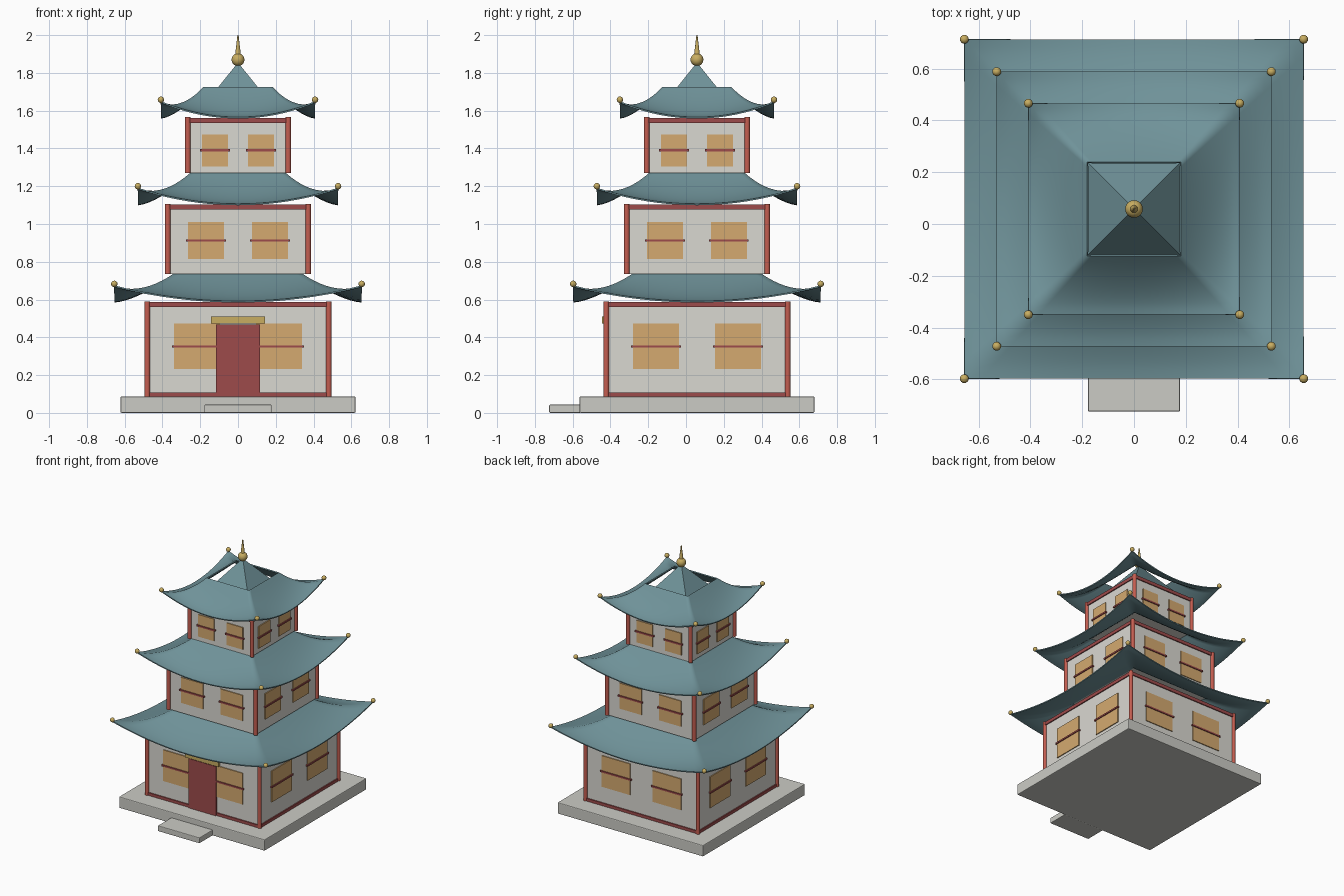
import bpy, bmesh, math
from mathutils import Matrix, Vector

if "Cube" in bpy.data.objects:
    bpy.data.objects.remove(bpy.data.objects["Cube"], do_unlink=True)

CY = 0.058  # tower centre in y


def material(name, rgb):
    m = bpy.data.materials.new(name)
    m.use_nodes = True
    m.diffuse_color = (*rgb, 1)
    m.node_tree.nodes["Principled BSDF"].inputs["Base Color"].default_value = (*rgb, 1)
    return m


PLASTER = material("plaster", (0.70, 0.69, 0.64))
STONE = material("stone", (0.60, 0.60, 0.56))
TEAL = material("teal_tile", (0.16, 0.29, 0.32))
RED = material("post_red", (0.55, 0.11, 0.08))
DEEP = material("deep_red", (0.34, 0.07, 0.07))
AMBER = material("window_amber", (0.66, 0.40, 0.16))
GOLD = material("gold", (0.58, 0.42, 0.12))


def finish(name, bm, mat, smooth=None):
    mesh = bpy.data.meshes.new(name)
    bmesh.ops.recalc_face_normals(bm, faces=bm.faces)
    bm.to_mesh(mesh)
    bm.free()
    mesh.materials.append(mat)
    ob = bpy.data.objects.new(name, mesh)
    ob.location.y = CY
    bpy.context.collection.objects.link(ob)
    if smooth:
        smooth_by(ob, smooth)
    return ob


def smooth_by(ob, degrees):
    bpy.ops.object.select_all(action="DESELECT")
    ob.select_set(True)
    bpy.context.view_layer.objects.active = ob
    bpy.ops.object.shade_smooth_by_angle(angle=math.radians(degrees))


def add_box(bm, lo, hi, turn=0):
    lo, hi = Vector(lo), Vector(hi)
    m = (Matrix.Rotation(turn * math.pi / 2, 4, "Z")
         @ Matrix.Translation((lo + hi) / 2) @ Matrix.Diagonal((*(hi - lo), 1)))
    bmesh.ops.create_cube(bm, size=1, matrix=m)


def add_cone(bm, r1, r2, z0, z1, x=0, y=0, seg=16):
    bmesh.ops.create_cone(bm, cap_ends=True, segments=seg, radius1=r1, radius2=r2,
                          depth=z1 - z0, matrix=Matrix.Translation((x, y, (z0 + z1) / 2)))


def box(name, lo, hi, mat, bevel=0):
    bm = bmesh.new()
    add_box(bm, lo, hi)
    if bevel:
        bmesh.ops.bevel(bm, geom=bm.edges[:], offset=bevel, segments=2,
                        affect="EDGES", profile=0.5)
    return finish(name, bm, mat)


CORNERS = [(sx, sy) for sx in (-1, 1) for sy in (-1, 1)]


def storey(label, half, z0, z1, win_x, win_w, win_z, win_h, sill):
    """Plastered walls, corner posts, beams and two windows per side."""
    box(label + "_walls", (-half, -half, z0), (half, half, z1), PLASTER)
    posts, beams, panes, bars = (bmesh.new() for _ in range(4))
    for sx, sy in CORNERS:
        add_cone(posts, 0.015, 0.015, z0, z1 + 0.004, sx * half, sy * half)
    for turn in range(4):
        add_box(beams, (-half, -half - 0.008, z1 - 0.026), (half, -half + 0.01, z1), turn)
        if sill:
            add_box(beams, (-half, -half - 0.008, z0), (half, -half + 0.01, z0 + 0.022), turn)
        for s in (-1, 1):
            x, w = s * win_x, win_w / 2
            add_box(panes, (x - w, -half - 0.007, win_z - win_h / 2),
                    (x + w, -half + 0.01, win_z + win_h / 2), turn)
            add_box(bars, (x - w - 0.01, -half - 0.014, win_z - 0.006),
                    (x + w + 0.01, -half, win_z + 0.006), turn)
    finish(label + "_posts", posts, RED, 40)
    finish(label + "_beams", beams, DEEP)
    finish(label + "_windows", panes, AMBER)
    finish(label + "_window_bars", bars, DEEP)


def roof(label, eave, rim, z_eave, z_rim, lift):
    """Four concave slopes with upswept corners and a ball on each corner."""
    bm = bmesh.new()
    across, down = 20, 10
    for turn in range(4):
        rot = Matrix.Rotation(turn * math.pi / 2, 3, "Z")
        rows = []
        for j in range(down + 1):
            u = j / down
            h = rim + (eave - rim) * u
            row = []
            for i in range(across + 1):
                t = 2 * i / across - 1
                z = z_eave + (z_rim - z_eave) * (1 - u) ** 1.5 + lift * t * t * u * u
                row.append(bm.verts.new(rot @ Vector((t * h, -h, z))))
            rows.append(row)
        for a, b in zip(rows, rows[1:]):
            for i in range(across):
                bm.faces.new((b[i], b[i + 1], a[i + 1], a[i]))
    bmesh.ops.remove_doubles(bm, verts=bm.verts, dist=0.0005)
    ob = finish(label + "_roof", bm, TEAL)
    if ob.data.polygons[0].normal.z < 0:
        ob.data.flip_normals()
    mod = ob.modifiers.new("thickness", "SOLIDIFY")
    mod.thickness, mod.offset = 0.008, -1
    bpy.context.view_layer.objects.active = ob
    bpy.ops.object.modifier_apply(modifier=mod.name)
    smooth_by(ob, 75)

    balls = bmesh.new()
    for sx, sy in CORNERS:
        bmesh.ops.create_uvsphere(balls, u_segments=16, v_segments=10, radius=0.017,
                                  matrix=Matrix.Translation((sx * eave, sy * eave, z_eave + lift + 0.008)))
    finish(label + "_corner_balls", balls, GOLD, 60)


# Plinth and entrance step
box("plinth", (-0.622, -0.622, 0), (0.622, 0.622, 0.087), STONE, 0.006)
box("entrance_step", (-0.178, -0.782, 0), (0.178, -0.615, 0.044), STONE, 0.005)

# Three storeys, each under its own roof
storey("lower", 0.48, 0.087, 0.587, 0.217, 0.243, 0.352, 0.24, True)
storey("middle", 0.372, 0.735, 1.103, 0.169, 0.19, 0.913, 0.197, False)
storey("upper", 0.266, 1.27, 1.562, 0.122, 0.138, 1.39, 0.17, False)
roof("lower", 0.655, 0.34, 0.592, 0.738, 0.083)
roof("middle", 0.53, 0.25, 1.107, 1.273, 0.085)
roof("upper", 0.408, 0.182, 1.566, 1.726, 0.084)

# Door with its lintel
box("door", (-0.116, -0.495, 0.087), (0.116, -0.47, 0.468), DEEP)
box("door_lintel", (-0.143, -0.502, 0.474), (0.143, -0.47, 0.51), GOLD)

# Peak, ball and spire
bm = bmesh.new()
bmesh.ops.create_cone(bm, cap_ends=True, segments=4, radius1=0.185 * math.sqrt(2), radius2=0,
                      depth=0.23, matrix=Matrix.Translation((0, 0, 1.74))
                      @ Matrix.Rotation(math.pi / 4, 4, "Z"))
finish("peak", bm, TEAL)
bm = bmesh.new()
bmesh.ops.create_uvsphere(bm, u_segments=20, v_segments=12, radius=0.034,
                          matrix=Matrix.Translation((0, 0, 1.87)))
finish("finial_ball", bm, GOLD, 60)
bm = bmesh.new()
add_cone(bm, 0.017, 0.003, 1.88, 2.0)
finish("finial_spire", bm, GOLD, 40)
